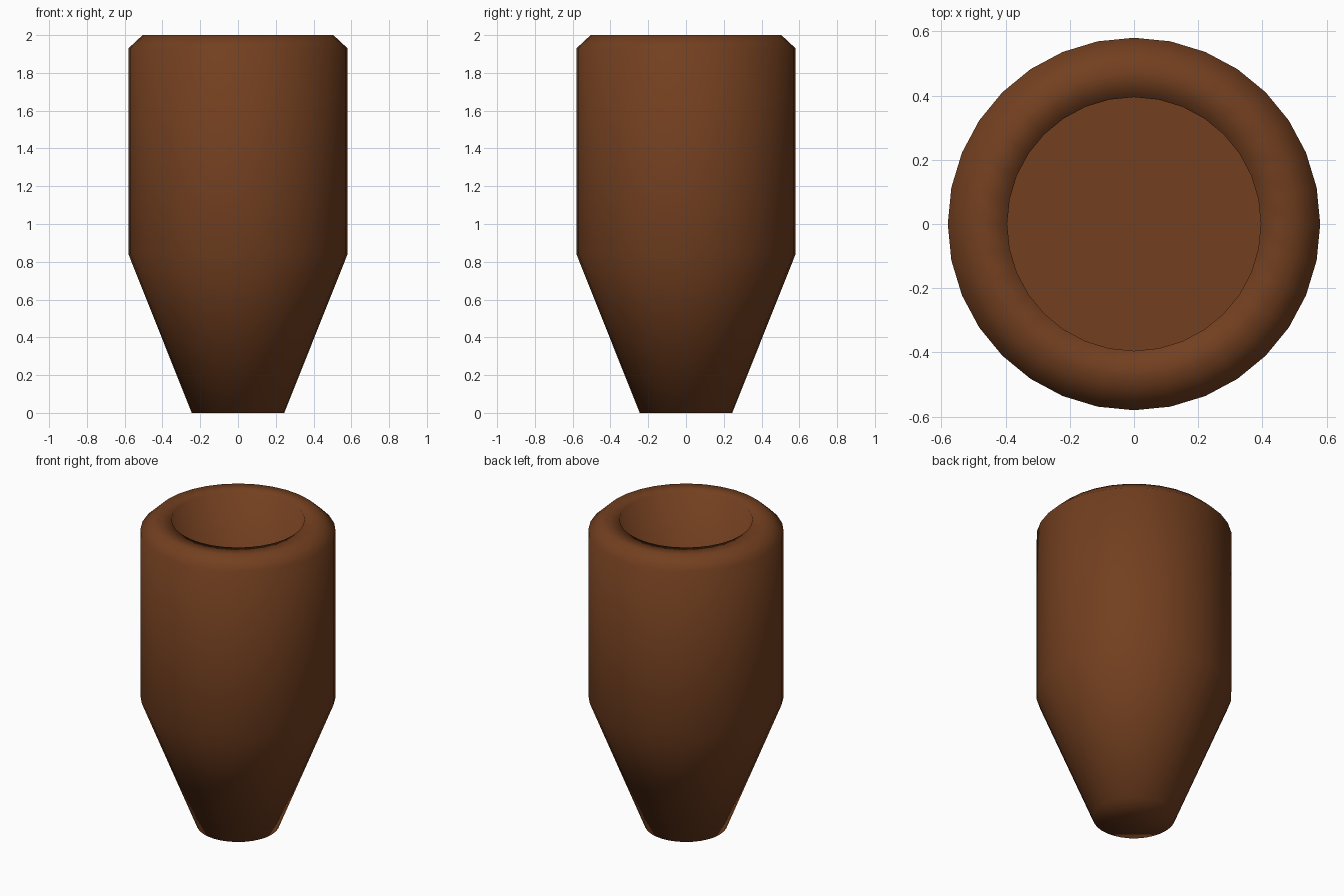
import bpy, bmesh, math

if "Cube" in bpy.data.objects:
    bpy.data.objects.remove(bpy.data.objects["Cube"])

SIDES = 32
# Radius and height, from the foot up the outside and down into the cavity
PROFILE = [(0.245, 0.0), (0.58, 0.84), (0.58, 1.93), (0.505, 2.0),
           (0.395, 2.0), (0.395, 0.95)]

bm = bmesh.new()


def ring(radius, z):
    return [bm.verts.new((radius * math.cos(math.tau * i / SIDES),
                          radius * math.sin(math.tau * i / SIDES), z))
            for i in range(SIDES)]


# Outer wall, chamfered rim and bore
rings = [ring(r, z) for r, z in PROFILE]
for low, high in zip(rings, rings[1:]):
    for i in range(SIDES):
        j = (i + 1) % SIDES
        bm.faces.new((low[i], low[j], high[j], high[i]))

# Closed foot and flat cavity floor
bm.faces.new(rings[0][::-1])
floor = bm.faces.new(rings[-1])
bmesh.ops.recalc_face_normals(bm, faces=bm.faces)

# Smooth everywhere, with a crisp edge around the cavity floor
for face in bm.faces:
    face.smooth = True
for edge in floor.edges:
    edge.smooth = False

mesh = bpy.data.meshes.new("tapered_cup")
bm.to_mesh(mesh)
bm.free()
cup = bpy.data.objects.new("tapered_cup", mesh)
bpy.context.collection.objects.link(cup)

brown = bpy.data.materials.new("brown")
brown.diffuse_color = (0.17, 0.05, 0.014, 1)
brown.use_nodes = True
brown.node_tree.nodes["Principled BSDF"].inputs["Base Color"].default_value = brown.diffuse_color
mesh.materials.append(brown)
